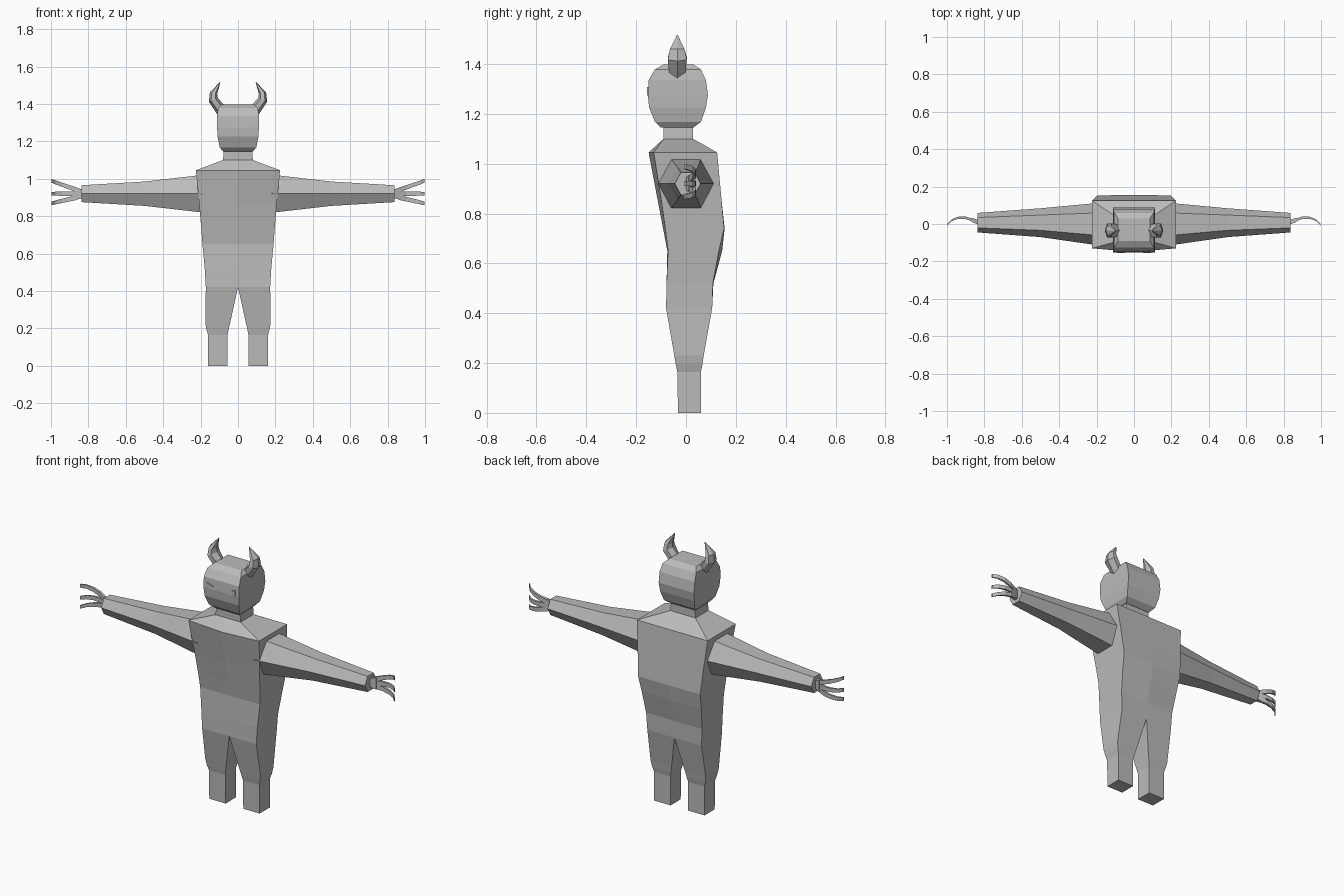
import bpy, bmesh, math
from mathutils import Vector

grey = bpy.data.materials.new("warm_grey")
grey.diffuse_color = (0.5, 0.5, 0.5, 1)


def loft(name, rings, mirror=False, cap_start=True, cap_end=True):
    """Skin a list of equal-length point rings into one flat-shaded part."""
    bm = bmesh.new()
    vs = [[bm.verts.new(p) for p in r] for r in rings]
    n = len(rings[0])
    for a, b in zip(vs, vs[1:]):
        for i in range(n):
            j = (i + 1) % n
            bm.faces.new((a[i], a[j], b[j], b[i]))
    if cap_start:
        bm.faces.new(vs[0][::-1])
    if cap_end:
        bm.faces.new(vs[-1])
    bmesh.ops.recalc_face_normals(bm, faces=bm.faces)
    me = bpy.data.meshes.new(name)
    bm.to_mesh(me)
    bm.free()
    me.materials.append(grey)
    ob = bpy.data.objects.new(name, me)
    bpy.context.collection.objects.link(ob)
    if mirror:
        ob.modifiers.new("mirror", 'MIRROR')
    return ob


def rect(x0, x1, y0, y1, z):
    return [(x0, y0, z), (x1, y0, z), (x1, y1, z), (x0, y1, z)]


def body_ring(z, w, front, front_mid, back, back_mid):
    return [(-w, front, z), (0, front_mid, z), (w, front, z),
            (w, back, z), (0, back_mid, z), (-w, back, z)]


# Torso, shoulder slope and neck
loft("torso", [body_ring(*r) for r in (
    (0.42, 0.172, -0.08, -0.08, 0.105, 0.105),
    (0.52, 0.178, -0.078, -0.078, 0.108, 0.110),
    (0.65, 0.19, -0.072, -0.075, 0.132, 0.145),
    (0.74, 0.197, -0.083, -0.092, 0.153, 0.155),
    (0.86, 0.207, -0.10, -0.115, 0.142, 0.142),
    (1.045, 0.225, -0.13, -0.15, 0.125, 0.125),
    (1.10, 0.08, -0.09, -0.09, 0.028, 0.028),
    (1.16, 0.075, -0.09, -0.09, 0.028, 0.028))],
    cap_start=False)

# Legs with blocky feet
loft("leg", [rect(*r) for r in (
    (0.0, 0.172, -0.08, 0.105, 0.42),
    (0.042, 0.175, -0.047, 0.071, 0.23),
    (0.05, 0.169, -0.041, 0.066, 0.195),
    (0.056, 0.16, -0.035, 0.06, 0.165),
    (0.056, 0.16, -0.032, 0.06, 0.0))],
    mirror=True, cap_start=False)

# Head: flat-sided rounded block
loft("head", [rect(-w, w, f, b, z) for z, w, f, b in (
    (1.145, 0.08, -0.10, 0.03),
    (1.168, 0.098, -0.125, 0.06),
    (1.225, 0.109, -0.148, 0.08),
    (1.275, 0.112, -0.153, 0.088),
    (1.335, 0.112, -0.15, 0.08),
    (1.378, 0.106, -0.125, 0.06),
    (1.398, 0.085, -0.09, 0.03))])

# Slanted wedge eyes
eye = ((0.048, 1.294), (0.09, 1.308), (0.09, 1.274))
loft("eye", [[(x, y, z) for x, z in eye] for y in (-0.149, -0.156)], mirror=True)

# Horns: six-sided rings along a curved path (x, z, in-plane tilt, radius, y radius)
HORN_Y = -0.035


def horn_ring(x, z, tilt, r, ry):
    d = Vector((math.cos(tilt), 0, math.sin(tilt)))
    return [Vector((x, HORN_Y + ry * math.sin(k * math.pi / 3), z))
            + d * r * math.cos(k * math.pi / 3) for k in range(6)]


loft("horn", [horn_ring(*r) for r in (
    (0.092, 1.368, 2.1, 0.032, 0.036),
    (0.132, 1.422, 2.75, 0.026, 0.044),
    (0.131, 1.457, 3.35, 0.020, 0.034),
    (0.096, 1.516, 3.5, 0.002, 0.002))], mirror=True)


# Arms: tapered hexagon sections
def arm_ring(x, cy, ry, rz):
    prof = ((1, 0), (0.53, 1), (-0.53, 1), (-1, 0), (-0.53, -1), (0.53, -1))
    return [(x, cy + ry * a, 0.92 + rz * b) for a, b in prof]


loft("arm", [arm_ring(*r) for r in (
    (0.18, 0.0, 0.114, 0.10),
    (0.22, 0.0, 0.110, 0.097),
    (0.50, 0.007, 0.077, 0.065),
    (0.838, 0.007, 0.052, 0.045))], mirror=True)


# Small palm
def slab(x, y, z, ty, tz):
    return [(x, y - ty, z - tz), (x, y + ty, z - tz),
            (x, y + ty, z + tz), (x, y - ty, z + tz)]


loft("palm", [slab(0.83, 0.008, 0.92, 0.012, 0.022),
              slab(0.868, 0.022, 0.92, 0.011, 0.034)], mirror=True)

# Three curved, splayed fingers per hand
path = ((0.86, 0.02, 0.0), (0.90, 0.033, 0.28), (0.94, 0.033, 0.57),
        (0.975, 0.02, 0.82), (0.997, -0.004, 1.0))
for label, z0, z1 in (("upper", 0.94, 0.989), ("middle", 0.92, 0.92), ("lower", 0.90, 0.868)):
    loft(label + "_finger",
         [slab(x, y, z0 + (z1 - z0) * t, 0.008 - 0.004 * t, 0.013 - 0.003 * t)
          for x, y, t in path], mirror=True)
